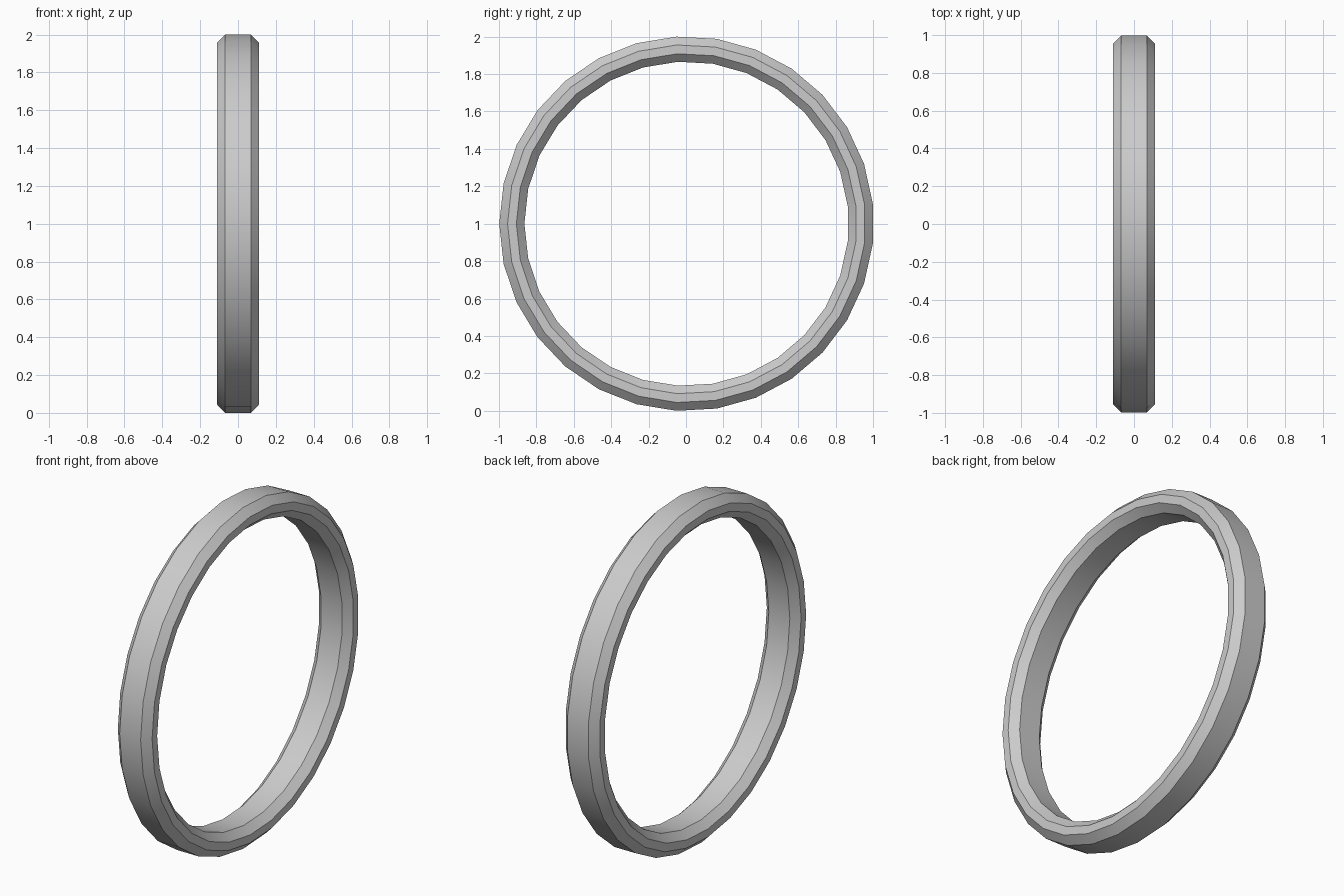
import bpy, bmesh, math

if "Cube" in bpy.data.objects:
    bpy.data.objects.remove(bpy.data.objects["Cube"])

SIDES = 29
R = 1.0015
# chamfered band cross-section: (x, radius)
PROFILE = [(0.068, R), (0.111, 0.957), (0.111, 0.91), (0.068, 0.867)]
PROFILE += [(-x, r) for x, r in reversed(PROFILE)]

# ring swept around the x axis, one corner towards the front
bm = bmesh.new()
loops = []
for i in range(SIDES):
    a = math.tau * i / SIDES
    loops.append([bm.verts.new((x, 0.003 - r * math.cos(a), r * math.sin(a)))
                  for x, r in PROFILE])
n = len(PROFILE)
for i in range(SIDES):
    p, q = loops[i], loops[(i + 1) % SIDES]
    for j in range(n):
        k = (j + 1) % n
        bm.faces.new((p[j], p[k], q[k], q[j]))
bmesh.ops.recalc_face_normals(bm, faces=bm.faces)
bmesh.ops.translate(bm, verts=bm.verts, vec=(0, 0, -min(v.co.z for v in bm.verts)))

mesh = bpy.data.meshes.new("ring_band")
bm.to_mesh(mesh)
bm.free()
ring = bpy.data.objects.new("ring_band", mesh)
bpy.context.collection.objects.link(ring)

# smooth around the hoop, crisp at the chamfers
bpy.context.view_layer.objects.active = ring
ring.select_set(True)
bpy.ops.object.shade_smooth_by_angle(angle=math.radians(30))
